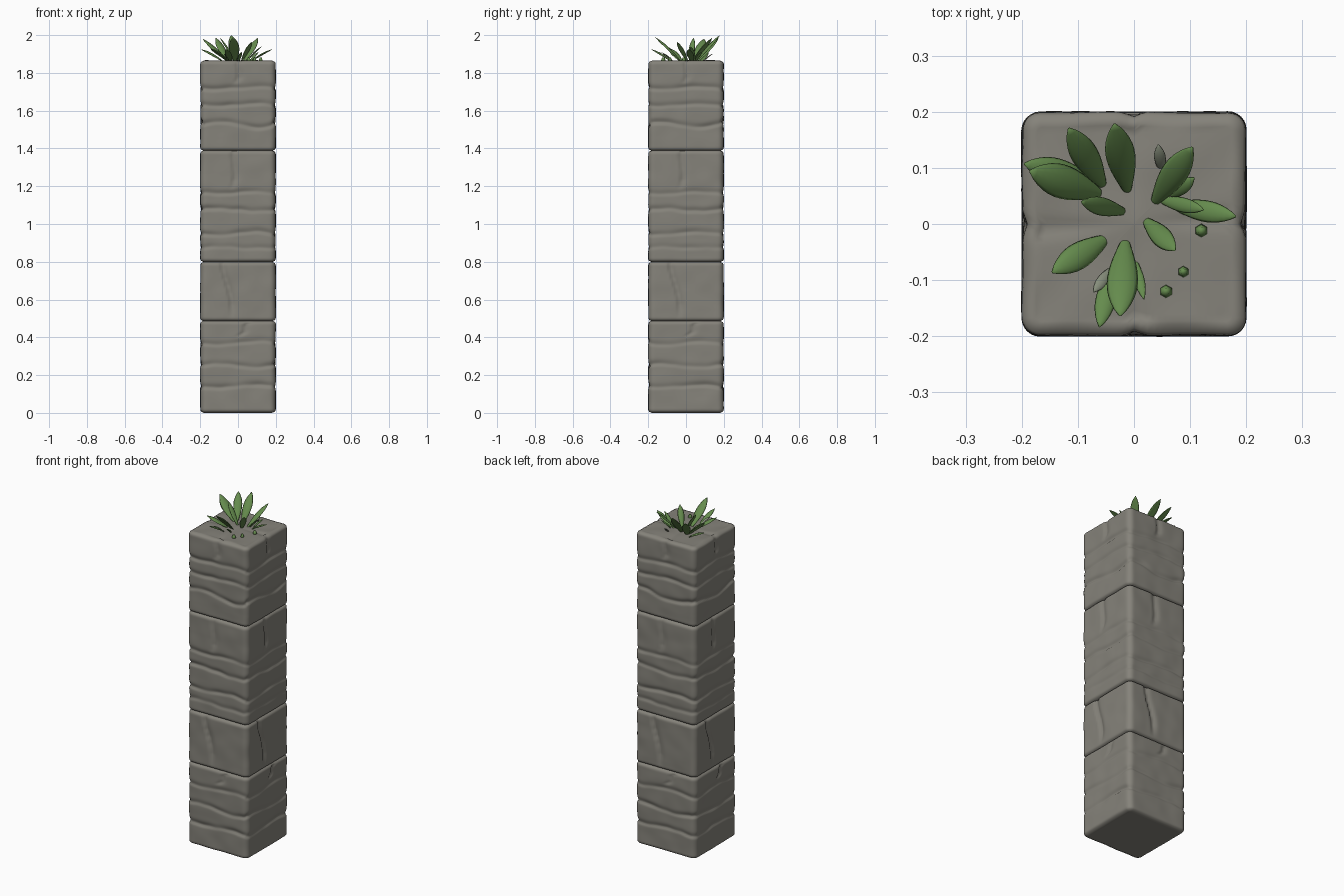
import bpy, bmesh, math
from mathutils import Vector, Matrix, noise

cube = bpy.data.objects.get("Cube")
if cube:
    bpy.data.objects.remove(cube)

HALF, CORNER, EDGE = 0.199, 0.032, 0.02


def material(name, rgb):
    m = bpy.data.materials.new(name)
    m.use_nodes = True
    m.diffuse_color = (*rgb, 1)
    m.node_tree.nodes["Principled BSDF"].inputs["Base Color"].default_value = (*rgb, 1)
    return m


STONE = material("weathered stone", (0.235, 0.225, 0.195))
GREEN = material("leaf green", (0.13, 0.26, 0.075))
PALE = material("pale leaf", (0.24, 0.27, 0.20))


def finish(bm, name, mat):
    mesh = bpy.data.meshes.new(name)
    bm.normal_update()
    bm.to_mesh(mesh)
    bm.free()
    mesh.materials.append(mat)
    mesh.polygons.foreach_set("use_smooth", [True] * len(mesh.polygons))
    obj = bpy.data.objects.new(name, mesh)
    bpy.context.collection.objects.link(obj)
    return obj


def skin(bm, rings):
    """Bridge closed rings into a capped tube."""
    rows = [[bm.verts.new(p) for p in ring] for ring in rings]
    n = len(rows[0])
    for a, b in zip(rows, rows[1:]):
        for i in range(n):
            j = (i + 1) % n
            bm.faces.new((a[i], a[j], b[j], b[i]))
    bm.faces.new(rows[0][::-1])
    bm.faces.new(rows[-1])


def bump(x, width):
    return math.exp(-(x / width) ** 2)


def outline():
    """Rounded square as (side, along, point, normal), counterclockwise."""
    flat = HALF - CORNER
    pts = []
    for side in range(4):
        turn = Matrix.Rotation(side * math.pi / 2, 3, 'Z')
        arc = [math.radians(a) for a in (-45, -30, -15)]
        row = [(-flat, a) for a in arc]
        row += [(-flat + 2 * flat * i / 28, 0) for i in range(29)]
        row += [(flat, -a) for a in arc[:0:-1]]
        for t, a in row:
            normal = Vector((math.sin(a), -math.cos(a), 0))
            p = Vector((t, -flat, 0)) + normal * CORNER
            pts.append((side, p.x, turn @ p, turn @ normal))
    return pts


OUTLINE = outline()


def stone_block(name, low, high, grooves, crack, open_top=False):
    """Block with wavy layers; groove = (height, slant, depth),
    crack = (bottom, top, along at bottom, along at top, depth)."""
    c0, c1, u0, u1, cdepth = crack

    def point(side, u, p, normal, z):
        gap = min(z - low, high - z)
        inset = 0
        if gap < EDGE:
            inset = EDGE * (1 - math.sqrt(max(0, 1 - ((EDGE - gap) / EDGE) ** 2)))
        for gz, slant, depth in grooves:
            wave = slant * math.sin(math.pi * u / HALF + side * 0.5)
            wave += 0.006 * noise.noise(p * 14 + Vector((0, 0, gz * 9)))
            d = z - gz - wave
            fade = 0.75 + 0.5 * noise.noise(p * 9 + Vector((0, 0, gz * 5)))
            inset += depth * fade * bump(d, 0.017 if d > 0 else 0.008)
        if c0 <= z <= c1:
            f = (z - c0) / (c1 - c0)
            line = u0 + (u1 - u0) * f + 0.012 * math.sin(f * 5)
            d = u - line
            inset += cdepth * min(1, 4 * f) * bump(d, 0.007 if d < 0 else 0.02)
        q = p - normal * inset
        q.z = z
        return q + normal * 0.003 * noise.noise(q * 11)

    steps = int((high - low) / 0.0065)
    rings = [[point(*o, low + (high - low) * i / steps) for o in OUTLINE]
             for i in range(steps + 1)]

    def cap(ring, scale, is_top):
        out = []
        for (side, u, _, _), p in zip(OUTLINE, ring):
            q = Vector((p.x * scale, p.y * scale, p.z))
            if is_top and open_top:
                # cracks run on across the top and fade toward the middle
                q.z -= 0.007 * scale * bump((u - u1) * scale, 0.015)
                q.z += 0.004 * noise.noise(q * 12)
            out.append(q)
        return out

    scales = (0.97, 0.9, 0.8, 0.7, 0.6, 0.5, 0.4, 0.3, 0.2, 0.1, 0.02)
    bottom = [cap(rings[0], s, False) for s in (0.02, 0.5, 0.95)]
    top = [cap(rings[-1], s, True) for s in scales]
    bm = bmesh.new()
    skin(bm, bottom + rings + top)
    finish(bm, name, STONE)


# Four stacked stones
stone_block("base_stone", 0, 0.488,
            [(0.37, 0.01, 0.007), (0.25, -0.008, 0.009), (0.14, 0.006, 0.009)],
            (0.40, 0.475, -0.01, 0.06, 0.008))
stone_block("short_stone", 0.485, 0.80, [], (0.50, 0.80, -0.04, -0.075, 0.012))
stone_block("tall_stone", 0.798, 1.39,
            [(1.165, 0.004, 0.008), (1.075, -0.006, 0.010),
             (0.95, 0.007, 0.009), (0.875, -0.004, 0.006)],
            (1.18, 1.39, -0.04, -0.015, 0.009))
stone_block("top_stone", 1.387, 1.865,
            [(1.72, 0.008, 0.009), (1.63, 0.007, 0.009), (1.525, -0.015, 0.011)],
            (1.74, 1.866, -0.02, 0.01, 0.009), open_top=True)


def leaf(name, base, tip, height, width, mat=GREEN):
    """Pointed, slightly cupped blade from the stone top out to its tip."""
    a = Vector((*base, 1.853))
    c = Vector((*tip, height))
    b = a.lerp(c, 0.5) + Vector((0, 0, 0.015))
    out = Vector((c.x - a.x, c.y - a.y, 0)).normalized()
    across = Vector((-out.y, out.x, 0))
    rings = []
    for i in range(13):
        t = 0.01 + 0.98 * i / 12
        mid = a * (1 - t) ** 2 + b * 2 * t * (1 - t) + c * t * t
        along = ((b - a) * (1 - t) + (c - b) * t).normalized()
        up = along.cross(across)
        w = width / 2 * math.sin(math.pi * t ** 1.2) ** 0.8 + 0.003 * (1 - t)
        ring = []
        for k in range(10):
            ang = math.tau * k / 10
            x, y = math.cos(ang), math.sin(ang)
            ring.append(mid + across * w * x + up * w * (0.22 * y - 0.2 * x * x))
        rings.append(ring)
    bm = bmesh.new()
    skin(bm, rings)
    bmesh.ops.recalc_face_normals(bm, faces=bm.faces)
    finish(bm, name, mat)


# Plant: base, tip, tip height, width
LEAVES = [
    ((-.05, .06), (-.117, .172), 1.985, .046),
    ((-.01, .05), (-.035, .18), 2.0, .05),
    ((-.05, .05), (-.187, .095), 1.98, .058),
    ((-.07, .08), (-.197, .108), 1.925, .042),
    ((-.01, .02), (-.095, .04), 1.985, .03),
    ((-.04, -.02), (-.147, -.087), 1.93, .045),
    ((-.015, -.02), (-.025, -.165), 1.99, .053),
    ((-.035, -.07), (-.062, -.185), 1.925, .034),
    ((.015, .012), (.074, -.048), 1.965, .034),
    ((.04, .045), (.125, .025), 1.94, .024),
    ((.06, .035), (.183, .013), 1.925, .036),
    ((.03, .03), (.105, .138), 1.985, .045),
    ((.06, .045), (.108, .083), 1.91, .022),
    ((.0, -.06), (.018, -.135), 1.91, .016),
]
for i, spec in enumerate(LEAVES):
    leaf(f"leaf_{i + 1}", *spec)
leaf("pale_leaf_back", (.05, .09), (.043, .142), 1.90, .018, PALE)
leaf("pale_leaf_front", (-.035, -.075), (-.073, -.122), 1.90, .018, PALE)

# Tiny sprouts
for i, (x, y, r) in enumerate([(.057, -.12, .014), (.088, -.085, .012), (.12, -.012, .014)]):
    bm = bmesh.new()
    bmesh.ops.create_cone(bm, cap_ends=True, segments=6, radius1=r, radius2=r * 0.45,
                          depth=0.025, matrix=Matrix.Translation((x, y, 1.87)))
    finish(bm, f"sprout_{i + 1}", GREEN)
